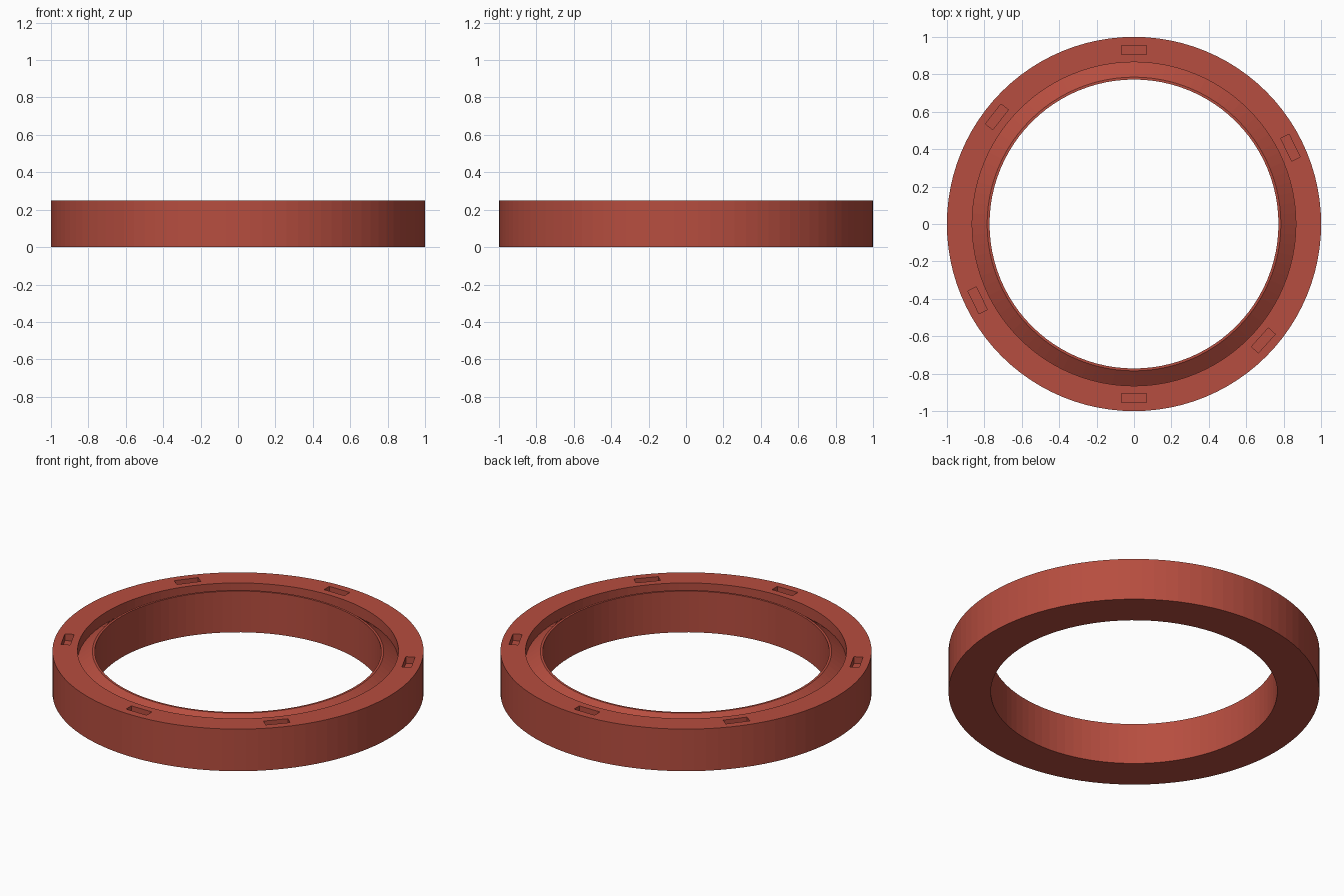
import bpy, bmesh, math
from mathutils import Matrix

if "Cube" in bpy.data.objects:
    bpy.data.objects.remove(bpy.data.objects["Cube"])

SEGMENTS = 96
# Ring cross-section (radius, height): outer wall, flat rim, V groove, thin inner lip
PROFILE = [(1.0, 0.0), (1.0, 0.25), (0.865, 0.25), (0.865, 0.185),
           (0.785, 0.245), (0.772, 0.245), (0.772, 0.0)]
# Locating slots in the rim
SLOT_ANGLES = [26, 90, 142, 206, 270, 318]
SLOT_RADIUS, SLOT_LENGTH, SLOT_WIDTH, SLOT_DEPTH = 0.93, 0.135, 0.05, 0.04


def new_object(name, bm):
    bmesh.ops.recalc_face_normals(bm, faces=bm.faces)
    mesh = bpy.data.meshes.new(name)
    bm.to_mesh(mesh)
    bm.free()
    obj = bpy.data.objects.new(name, mesh)
    bpy.context.collection.objects.link(obj)
    return obj


# Ring body: profile revolved about z
bm = bmesh.new()
loops = []
for i in range(SEGMENTS):
    a = 2 * math.pi * i / SEGMENTS
    loops.append([bm.verts.new((r * math.cos(a), r * math.sin(a), z)) for r, z in PROFILE])
n = len(PROFILE)
for i in range(SEGMENTS):
    here, after = loops[i], loops[(i + 1) % SEGMENTS]
    for j in range(n):
        k = (j + 1) % n
        bm.faces.new((here[j], after[j], after[k], here[k]))
ring = new_object("ring_body", bm)

# Slot cutters: boxes laid tangentially around the rim
bm = bmesh.new()
for deg in SLOT_ANGLES:
    place = (Matrix.Rotation(math.radians(deg), 4, 'Z')
             @ Matrix.Translation((SLOT_RADIUS, 0, 0.25))
             @ Matrix.Diagonal((SLOT_WIDTH, SLOT_LENGTH, 2 * SLOT_DEPTH, 1)))
    bmesh.ops.create_cube(bm, size=1, matrix=place)
cutter = new_object("slot_cutter", bm)
cutter.hide_render = True
cutter.hide_set(True)

cut = ring.modifiers.new("slots", 'BOOLEAN')
cut.operation = 'DIFFERENCE'
cut.solver = 'EXACT'
cut.object = cutter

# Red finish
red = bpy.data.materials.new("brick_red")
red.diffuse_color = (0.47, 0.075, 0.05, 1)
red.use_nodes = True
red.node_tree.nodes["Principled BSDF"].inputs["Base Color"].default_value = red.diffuse_color
ring.data.materials.append(red)
